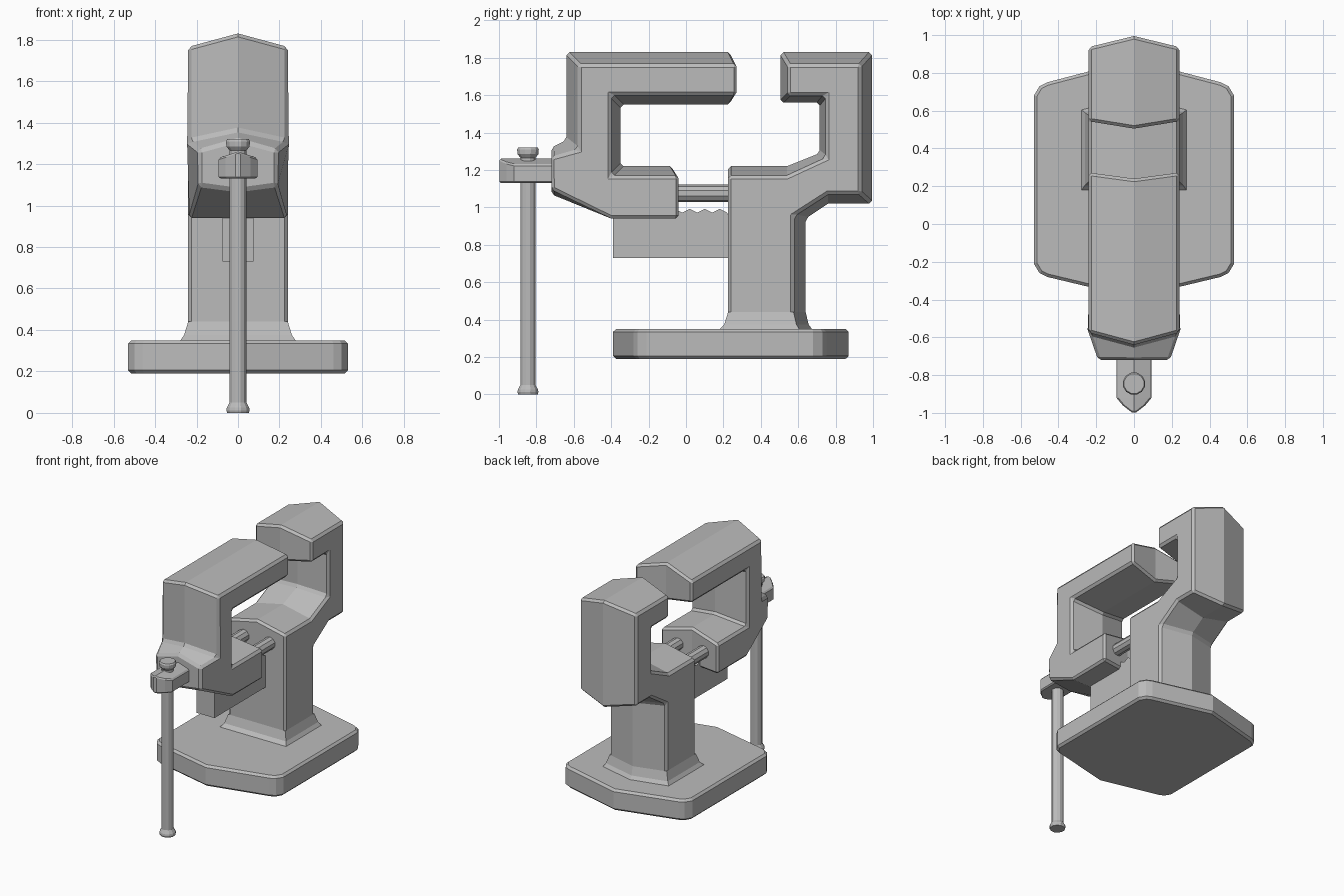
import bpy, bmesh, math
from mathutils import Matrix, Vector

if "Cube" in bpy.data.objects:
    bpy.data.objects.remove(bpy.data.objects["Cube"])

steel = bpy.data.materials.new("cast_grey")
steel.use_nodes = True
GREY = (0.5, 0.5, 0.5, 1)
steel.diffuse_color = GREY
steel.node_tree.nodes["Principled BSDF"].inputs["Base Color"].default_value = GREY

CROWN = 0.065


def finish(name, bm, bevel=0.0):
    bmesh.ops.recalc_face_normals(bm, faces=bm.faces)
    mesh = bpy.data.meshes.new(name)
    bm.to_mesh(mesh)
    bm.free()
    mesh.materials.append(steel)
    obj = bpy.data.objects.new(name, mesh)
    bpy.context.collection.objects.link(obj)
    if bevel:
        mod = obj.modifiers.new("edge_bevel", "BEVEL")
        mod.width = bevel
        mod.segments = 1
        mod.limit_method = "ANGLE"
        mod.angle_limit = math.radians(42)


def loft(name, rings, bevel=0.0):
    """Skin closed rings of equal length and cap both ends."""
    bm = bmesh.new()
    rows = [[bm.verts.new(p) for p in ring] for ring in rings]
    n = len(rows[0])
    for a, b in zip(rows, rows[1:]):
        for i in range(n):
            j = (i + 1) % n
            bm.faces.new((a[i], a[j], b[j], b[i]))
    bm.faces.new(rows[0])
    bm.faces.new(rows[-1])
    finish(name, bm, bevel)


def crowned(name, points, bevel=0.016):
    """Side profile (y, z) with a centre ridge; the sides shrink by the crown."""
    def ring(side):
        return [(side * w, y - abs(side) * CROWN * cy, z - abs(side) * CROWN * cz)
                for y, z, cy, cz, w in points]
    loft(name, [ring(-1), ring(0), ring(1)], bevel)


def plan(half, z):
    """Mirror a half outline (x, y) running from front centre to back centre."""
    left = [(-x, y) for x, y in reversed(half) if x > 0]
    return [(x, y, z) for x, y in half + left]


def turned(name, profile, sides, matrix):
    """Turned part from (radius, height) pairs."""
    angles = [math.tau * (i + .5) / sides for i in range(sides)]
    loft(name, [[matrix @ Vector((r * math.cos(a), r * math.sin(a), h)) for a in angles]
                for r, h in profile])


W = 0.24

# Moving front jaw, C shaped, with the tapered screw boss at its front
crowned("front_jaw", [
    (-.64, 1.83, -1, 1, W), (.24, 1.83, -.5, 1, W), (.24, 1.55, -.5, -.8, W),
    (-.35, 1.55, .8, -.8, W), (-.35, 1.22, .8, .8, W), (-.07, 1.22, -.5, .8, W),
    (-.07, .94, -.5, 0, W), (-.40, .94, 0, 0, W), (-.72, 1.07, 0, -.4, .19),
    (-.72, 1.32, 0, .8, .19), (-.64, 1.36, -1, .8, W)])

# Fixed rear jaw with its column
crowned("rear_jaw_and_column", [
    (.505, 1.83, -.6, 1, W), (.995, 1.83, .9, 1, W), (.995, 1.02, .9, -.8, W),
    (.76, 1.02, 0, -.8, W), (.64, .94, 1, -.2, W), (.64, .40, 1, 0, W),
    (.225, .40, 0, 0, W), (.225, 1.22, 0, .8, W), (.54, 1.22, 0, .8, W),
    (.715, 1.29, -.5, .4, W), (.715, 1.56, -.5, -.6, W), (.505, 1.56, -.6, -.6, W)])

# Flared foot between column and base
foot_top = [(W, .225), (W, .575), (0, .64)]
foot_mid = [(.26, .205), (.26, .59), (0, .655)]
foot_low = [(.285, .17), (.285, .61), (0, .68)]
loft("column_foot", [plan(foot_low, .34), plan(foot_mid, .375), plan(foot_top, .44)])

# Base plate, pointed front and back with clipped corners
base = [(0, -.39), (.46, -.28), (.50, -.26), (.53, -.21),
        (.53, .68), (.50, .73), (.46, .75), (0, .87)]
loft("base_plate", [plan(base, .19), plan(base, .35)], .016)

# Slide bar with a rippled upper edge
ripple = [(-.06 + i * .02, .982 + .01 * math.cos(i * math.pi / 2)) for i in range(15)]
bar = [(-.39, .73), (.3, .73)] + ripple[::-1] + [(-.39, .98)]
loft("slide_bar", [[(x, y, z) for y, z in bar] for x in (-.075, .075)])

# Twin guide rods
lie_back = Matrix.Translation((0, 0, 1.075)) @ Matrix.Rotation(-math.pi / 2, 4, "X")
for side, label in ((1, "left"), (-1, "right")):
    turned(label + "_guide_rod", [(.046, -.12), (.046, .3)], 10,
           Matrix.Translation((side * .11, 0, 0)) @ lie_back)

# Screw head with a peaked top and pointed nose
head_rings = []
for y, w, drop in ((-.68, .093, .03), (-.92, .093, .03), (-.96, .06, .02), (-.997, .012, .003)):
    head_rings.append([(-w, y, 1.13), (w, y, 1.13), (w, y, 1.26 - drop),
                       (0, y, 1.26), (-w, y, 1.26 - drop)])
loft("screw_head", head_rings, .008)

# Turning handle with knobs at both ends
turned("handle_bar",
       [(.054, 0), (.058, .012), (.056, .025), (.042, .05), (.042, 1.25), (.042, 1.265),
        (.058, 1.285), (.06, 1.31), (.054, 1.32)], 12,
       Matrix.Translation((0, -.845, 0)))
